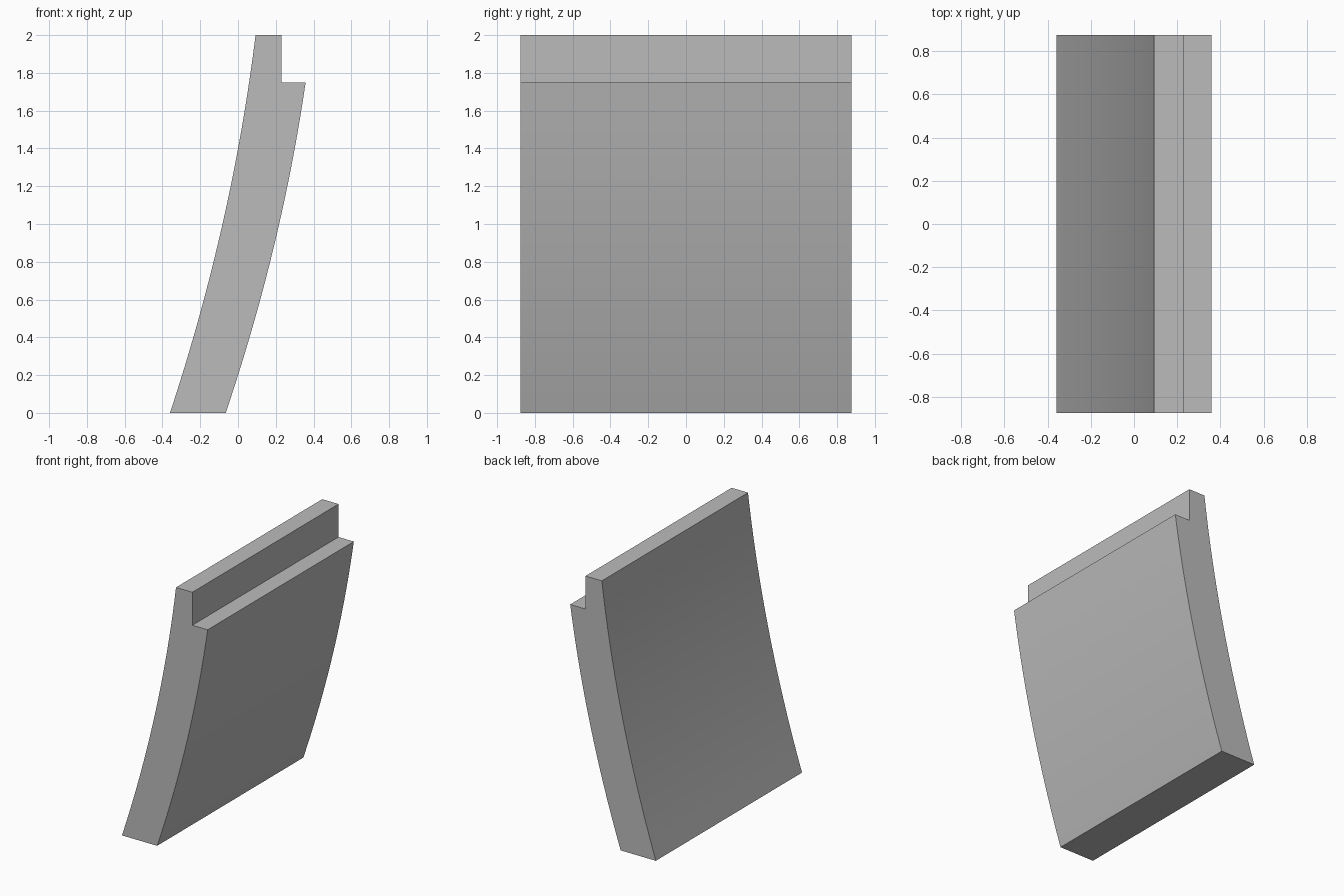
import bpy
import bmesh
from math import radians

cube = bpy.data.objects.get("Cube")
if cube:
    bpy.data.objects.remove(cube, do_unlink=True)

HALF_DEPTH = 0.875
STEPS = 20


def bowed_edge(x0, x1, height, bend):
    """Points of a gently bowed edge, from the ground up."""
    points = []
    for i in range(STEPS + 1):
        z = height * i / STEPS
        x = x0 + (x1 - x0) * z / height + bend / 2 * z * (height - z)
        points.append((x, z))
    return points


# Material
grey = bpy.data.materials.new("plain_grey")
grey.use_nodes = True
colour = (0.5, 0.5, 0.5, 1)
grey.diffuse_color = colour
grey.node_tree.nodes["Principled BSDF"].inputs["Base Color"].default_value = colour

# Side profile: outer bow, ledge notch, then inner bow back down
inner = bowed_edge(-0.36, 0.093, 2.0, 0.103)
outer = bowed_edge(-0.065, 0.358, 1.75, 0.11)
profile = outer + [(0.23, 1.75), (0.23, 2.0)] + inner[::-1]

# Curved panel extruded along y
bm = bmesh.new()
face = bm.faces.new([bm.verts.new((x, -HALF_DEPTH, z)) for x, z in profile])
extruded = bmesh.ops.extrude_face_region(bm, geom=[face])
bmesh.ops.translate(bm, vec=(0, 2 * HALF_DEPTH, 0),
                    verts=[v for v in extruded["geom"] if isinstance(v, bmesh.types.BMVert)])
bmesh.ops.recalc_face_normals(bm, faces=bm.faces)
mesh = bpy.data.meshes.new("curved_panel")
bm.to_mesh(mesh)
bm.free()
mesh.materials.append(grey)
panel = bpy.data.objects.new("curved_panel", mesh)
bpy.context.collection.objects.link(panel)

# Smooth bows, crisp corners
bpy.context.view_layer.objects.active = panel
panel.select_set(True)
bpy.ops.object.shade_smooth_by_angle(angle=radians(30))
